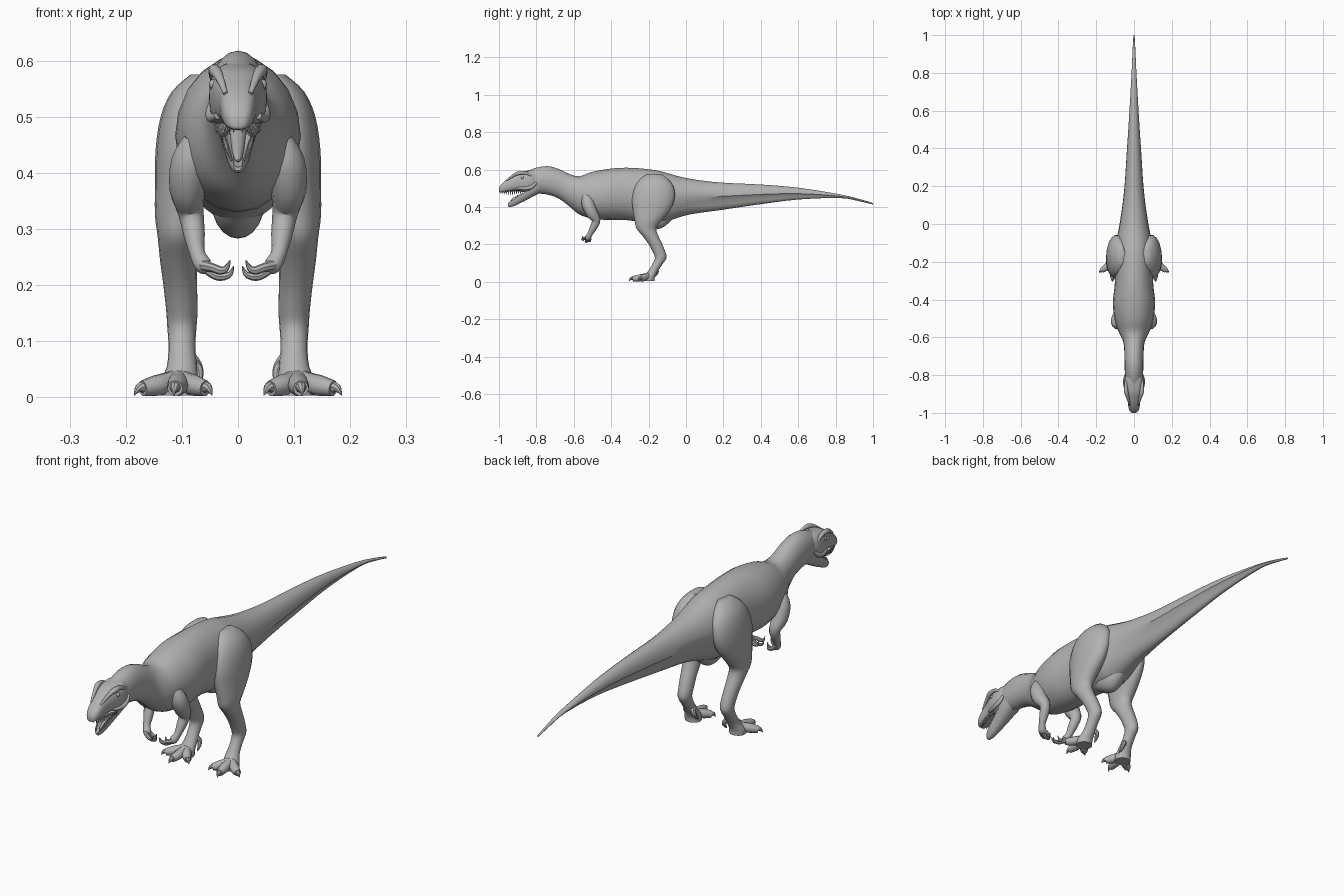
import bpy, bmesh, math
from mathutils import Vector

if "Cube" in bpy.data.objects:
    bpy.data.objects.remove(bpy.data.objects["Cube"], do_unlink=True)

GREY = (0.45, 0.45, 0.45, 1.0)
mat = bpy.data.materials.new("stone_grey")
mat.use_nodes = True
mat.diffuse_color = GREY
bsdf = mat.node_tree.nodes["Principled BSDF"]
bsdf.inputs["Base Color"].default_value = GREY
bsdf.inputs["Roughness"].default_value = 0.7


def finish(name, bm, mirror=False, angle=40):
    """Turn a bmesh into a shaded object, mirrored across x if asked."""
    bmesh.ops.recalc_face_normals(bm, faces=bm.faces)
    me = bpy.data.meshes.new(name)
    bm.to_mesh(me)
    bm.free()
    ob = bpy.data.objects.new(name, me)
    bpy.context.collection.objects.link(ob)
    me.materials.append(mat)
    bpy.ops.object.select_all(action='DESELECT')
    ob.select_set(True)
    bpy.context.view_layer.objects.active = ob
    bpy.ops.object.shade_smooth_by_angle(angle=math.radians(angle))
    if mirror:
        ob.modifiers.new("Mirror", 'MIRROR').use_mirror_merge = False
    return ob


def resample(rows, steps=3):
    """Catmull-Rom interpolation of rows of numbers."""
    out = []
    for i in range(len(rows) - 1):
        quad = (rows[max(i - 1, 0)], rows[i], rows[i + 1], rows[min(i + 2, len(rows) - 1)])
        for s in range(steps):
            t = s / steps
            out.append([0.5 * (2 * b + (c - a) * t + (2 * a - 5 * b + 4 * c - d) * t * t
                               + (3 * b - a - 3 * c + d) * t ** 3) for a, b, c, d in zip(*quad)])
    return out + [list(rows[-1])]


def skin(bm, rings):
    """Bridge consecutive rings with quads and cap both ends."""
    loops = [[bm.verts.new(p) for p in ring] for ring in rings]
    n = len(loops[0])
    for a, b in zip(loops, loops[1:]):
        for i in range(n):
            j = (i + 1) % n
            bm.faces.new((a[i], a[j], b[j], b[i]))
    bm.faces.new(loops[0])
    bm.faces.new(loops[-1])


def spow(v, p):
    return math.copysign(abs(v) ** p, v)


def angles(n):
    return [2 * math.pi * i / n for i in range(n)]


def body_ring(y, top, bottom, w, ledge=0.0, p=1.0, n=20):
    """Upright section; ledge narrows the lower half to form a side crease."""
    c, h = (top + bottom) / 2, (top - bottom) / 2
    ring = []
    for a in angles(n):
        s = math.sin(a)
        x = w * spow(math.cos(a), p) * (1 - ledge if s < -1e-4 else 1)
        ring.append((x, y, c + h * spow(s, p)))
    return ring


def tube(bm, points, ref=(0, 0, 1), n=10, steps=3):
    """Round limb through (x, y, z, radius) points."""
    pts = resample(points, steps)
    pos = [Vector(p[:3]) for p in pts]
    rings = []
    for i, p in enumerate(pos):
        t = (pos[min(i + 1, len(pos) - 1)] - pos[max(i - 1, 0)]).normalized()
        u = t.cross(Vector(ref)).normalized()
        v = u.cross(t)
        r = max(pts[i][3], 0.001)
        rings.append([p + r * (u * math.cos(a) + v * math.sin(a)) for a in angles(n)])
    skin(bm, rings)


# Neck, torso and tail: y, top, bottom, half width, ledge
bm = bmesh.new()
torso = [(-.86, .588, .495, .034, 0), (-.80, .61, .475, .047, 0), (-.74, .618, .466, .05, 0),
         (-.68, .603, .445, .051, 0), (-.62, .575, .40, .058, 0), (-.57, .564, .36, .082, 0),
         (-.51, .585, .34, .101, 0), (-.42, .603, .33, .112, 0), (-.32, .61, .33, .102, 0),
         (-.22, .604, .315, .10, 0), (-.14, .592, .31, .10, 0), (-.08, .575, .33, .092, .05),
         (.02, .551, .36, .073, .15), (.18, .531, .383, .052, .28), (.40, .52, .415, .037, .3),
         (.60, .503, .44, .024, .3), (.82, .468, .448, .012, .2), (.93, .442, .43, .007, .1),
         (1.0, .421, .413, .003, 0)]
skin(bm, [body_ring(*r) for r in resample(torso)])
finish("body_and_tail", bm)

# Keel under the hips
bm = bmesh.new()
keel = [(-.25, .36, .33, .02), (-.20, .40, .297, .045), (-.15, .40, .283, .045),
        (-.11, .40, .30, .04), (-.06, .40, .345, .02)]
skin(bm, [body_ring(*r) for r in resample(keel)])
finish("hip_keel", bm)

# Upper skull, boxier in section
bm = bmesh.new()
skull = [(-.79, .59, .50, .036), (-.82, .597, .478, .050), (-.86, .592, .478, .051),
         (-.895, .584, .486, .044), (-.93, .566, .484, .035), (-.96, .547, .479, .031),
         (-.985, .524, .477, .025), (-.997, .507, .478, .016), (-1.0, .497, .484, .008)]
skin(bm, [body_ring(*r, p=.75) for r in resample(skull)])
finish("skull", bm)

# Lower jaw: rounded underside and a hollow trough on top
bm = bmesh.new()
rings = []
for y, top, bottom, w in resample([(-.953, .418, .404, .008), (-.945, .424, .400, .014),
                                   (-.92, .442, .405, .022), (-.87, .475, .428, .031),
                                   (-.82, .505, .455, .041), (-.78, .53, .475, .043)]):
    ring = []
    for a in angles(20):
        s, h = math.sin(a), top - bottom
        k, depth = (.8, -.55) if s > 1e-4 else (1, 1)
        ring.append((w * k * spow(math.cos(a), .8), y, top + depth * h * abs(s) * (1 if depth < 0 else -1)))
    rings.append(ring)
skin(bm, rings)
finish("lower_jaw", bm)

# Tongue
bm = bmesh.new()
tube(bm, [(0, -.83, .468, .016), (0, -.88, .444, .012), (0, -.92, .427, .007), (0, -.935, .422, .002)])
finish("tongue", bm)

# Teeth in both jaws
bm = bmesh.new()
for i in range(12):
    u = i / 11
    size = .011 + .009 * math.sin(math.pi * min(u * 1.2, 1))
    y, x = -.992 + .115 * u, .008 + .031 * u ** .55
    tube(bm, [(x, y, .489, .0042), (x * .97, y + .003, .489 - size - .006, .0006)], (1, 0, 0), 6, 1)
    y, z, x = -.947 + .07 * u, .418 + .05 * u, .009 + .019 * u ** .7
    tube(bm, [(x, y, z, .003), (x, y + .002, z + size * .9, .0005)], (1, 0, 0), 6, 1)
finish("teeth", bm, True)

# Brow ridges with a small crest, plus cheek bones
bm = bmesh.new()
tube(bm, [(.022, -.96, .541, .004), (.033, -.92, .570, .008), (.041, -.89, .582, .011),
          (.043, -.865, .583, .009), (.045, -.84, .575, .007), (.044, -.82, .56, .004)])
tube(bm, [(.036, -.90, .502, .006), (.046, -.86, .498, .009), (.048, -.825, .508, .010),
          (.044, -.80, .53, .006)])
finish("brow_and_cheek", bm, True)

# Eyes
bm = bmesh.new()
bmesh.ops.create_uvsphere(bm, u_segments=12, v_segments=8, radius=.009)
bmesh.ops.translate(bm, verts=bm.verts, vec=(.043, -.875, .558))
finish("eyes", bm, True)

# Legs: centre x, y, z, half width, half depth
bm = bmesh.new()
leg = [(.065, -.17, .575, .02, .04), (.078, -.17, .545, .04, .08), (.088, -.17, .50, .05, .108),
       (.096, -.175, .44, .051, .115), (.101, -.185, .38, .047, .10), (.106, -.203, .325, .042, .072),
       (.107, -.212, .285, .036, .054), (.106, -.19, .245, .033, .043), (.103, -.163, .20, .030, .037),
       (.10, -.142, .155, .028, .034), (.10, -.136, .125, .026, .031), (.10, -.155, .09, .024, .027),
       (.10, -.178, .055, .027, .027), (.105, -.197, .025, .034, .031), (.105, -.20, .003, .034, .032)]
skin(bm, [[(x + w * math.cos(a), y + d * math.sin(a), max(z, 0)) for a in angles(18)]
          for x, y, z, w, d in resample(leg)])
finish("legs", bm, True)

# Toes with claws: three forward, one small inner spur
bm = bmesh.new()
for kx, ky, tx, ty in ((.108, -.25, .112, -.285), (.145, -.228, .170, -.245), (.078, -.235, .058, -.255)):
    tube(bm, [(.105, -.195, .03, .022), ((.105 + kx) / 2, (ky - .195) / 2, .027, .018),
              (kx, ky, .021, .019), (tx, ty, .016, .014)])
    dx, dy = (tx - kx) * .5, (ty - ky) * .5
    tube(bm, [(tx - dx * .3, ty - dy * .3, .018, .011), (tx + dx * .5, ty + dy * .5, .017, .008),
              (tx + dx * 1.2, ty + dy * 1.1, .004, .001)], n=8)
tube(bm, [(.088, -.165, .075, .012), (.073, -.155, .055, .010), (.069, -.165, .035, .007),
          (.067, -.18, .02, .001)], (1, 0, 0), 8)
finish("toes", bm, True)

# Arms
bm = bmesh.new()
tube(bm, [(.075, -.535, .46, .022), (.085, -.525, .42, .034), (.09, -.505, .37, .032),
          (.084, -.48, .33, .023), (.078, -.495, .29, .019), (.073, -.512, .258, .014),
          (.062, -.524, .236, .016), (.052, -.528, .229, .010)], (1, 0, 0), 12)
finish("arms", bm, True)

# Fingers curling inward, ending in claws
bm = bmesh.new()
for dy, dz, reach in ((-.017, .005, .014), (.0, -.006, .008), (.016, -.002, .02)):
    tube(bm, [(.062, -.525 + dy * .5, .235, .010), (.045, -.53 + dy, .226 + dz, .008),
              (.03, -.534 + dy, .221 + dz, .0075), (reach + .006, -.536 + dy, .226 + dz, .005),
              (reach, -.537 + dy, .24 + dz, .001)], (0, 1, 0), 8)
finish("fingers", bm, True)
